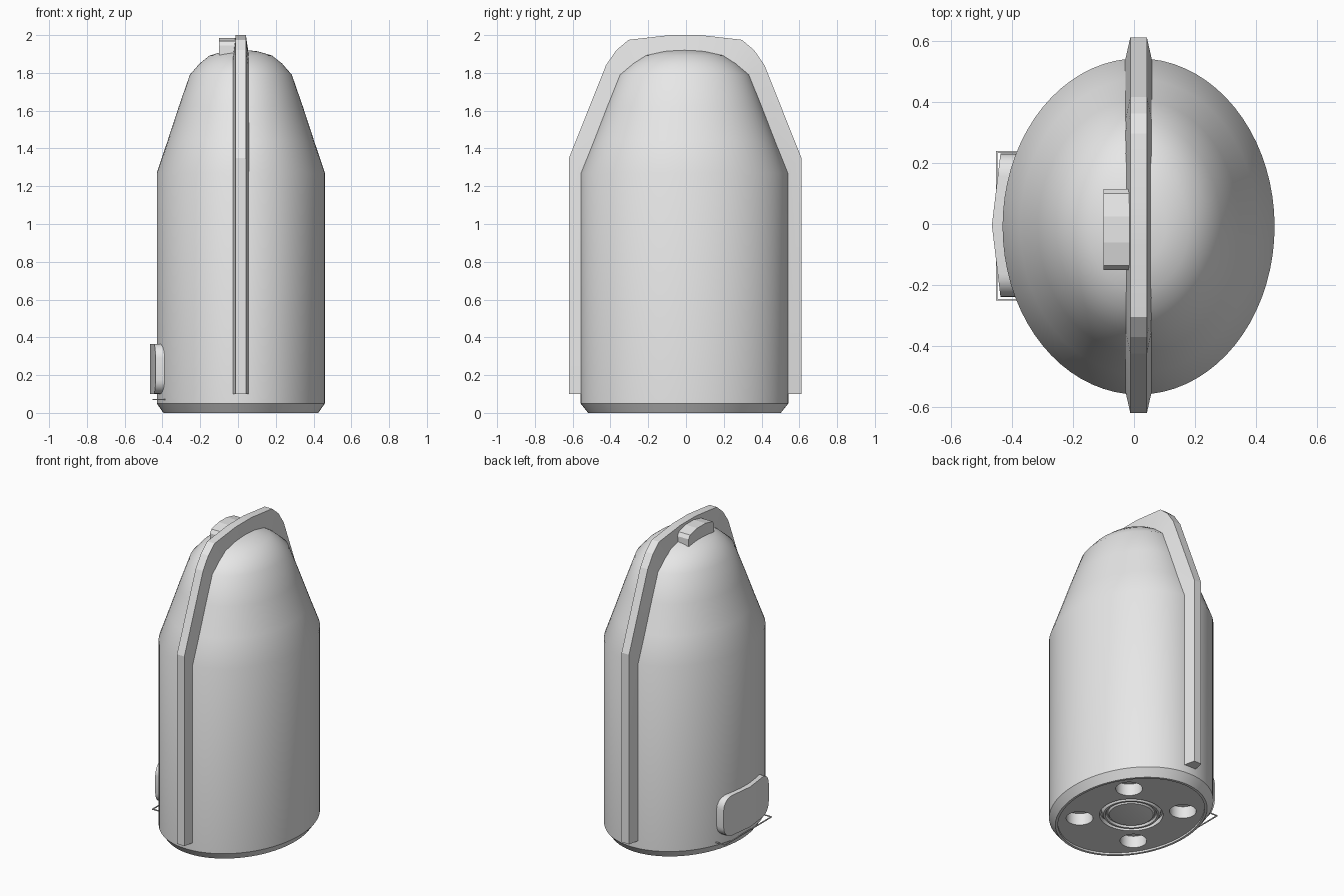
import bpy, bmesh, math
from mathutils import Matrix

if "Cube" in bpy.data.objects:
    bpy.data.objects.remove(bpy.data.objects["Cube"])

grey = bpy.data.materials.new("plain_grey")
grey.diffuse_color = (0.8, 0.8, 0.8, 1)
grey.use_nodes = True
grey.node_tree.nodes["Principled BSDF"].inputs["Base Color"].default_value = grey.diffuse_color
CX, CY = 0.015, -0.008


def finish(name, bm, angle=30):
    bmesh.ops.recalc_face_normals(bm, faces=bm.faces)
    me = bpy.data.meshes.new(name)
    bm.to_mesh(me)
    bm.free()
    me.materials.append(grey)
    ob = bpy.data.objects.new(name, me)
    bpy.context.collection.objects.link(ob)
    smooth(ob, angle)
    return ob


def smooth(ob, angle=30):
    bpy.ops.object.select_all(action='DESELECT')
    bpy.context.view_layer.objects.active = ob
    ob.select_set(True)
    bpy.ops.object.shade_smooth_by_angle(angle=math.radians(angle))


def loft(loops, cap=True, ring=False):
    """Skin closed loops of points; cap the ends or join last to first."""
    bm = bmesh.new()
    rows = [[bm.verts.new(p) for p in lp] for lp in loops]
    pairs = list(zip(rows, rows[1:])) + ([(rows[-1], rows[0])] if ring else [])
    n = len(rows[0])
    for a, b in pairs:
        for i in range(n):
            j = (i + 1) % n
            bm.faces.new((a[i], a[j], b[j], b[i]))
    if cap:
        bm.faces.new(rows[0])
        bm.faces.new(rows[-1])
    return bm


def ellipse(rx, ry, z, n=72):
    return [(CX + rx * math.cos(2 * math.pi * i / n),
             CY + ry * math.sin(2 * math.pi * i / n), z) for i in range(n)]


# Oval body with recessed underside, chamfered foot and domed top
body_profile = [(.395, .493, .012), (.395, .493, 0), (.41, .51, 0), (.445, .55, .05),
                (.445, .55, 1.27), (.388, .482, 1.44), (.329, .413, 1.62),
                (.27, .345, 1.79), (.218, .275, 1.85), (.165, .21, 1.892),
                (.09, .115, 1.914), (.02, .025, 1.922)]
body = finish("body", loft([ellipse(*p) for p in body_profile]))

# Cut four round holes and a central recess into the underside
bm = bmesh.new()
holes = [(sx * .21, sy * .23, .08, .09) for sx in (-1, 1) for sy in (-1, 1)]
for x, y, r, depth in holes + [(0, 0, .19, .04)]:
    bmesh.ops.create_cone(bm, cap_ends=True, segments=40, radius1=r, radius2=r,
                          depth=depth + .05,
                          matrix=Matrix.Translation((CX + x, CY + y, (depth - .05) / 2)))
cutter = finish("hole_cutter", bm)
cutter.hide_render = True
mod = body.modifiers.new("holes", 'BOOLEAN')
mod.operation = 'DIFFERENCE'
mod.solver = 'EXACT'
mod.object = cutter
bpy.context.view_layer.objects.active = body
bpy.ops.object.modifier_apply(modifier=mod.name)
bpy.data.objects.remove(cutter)
smooth(body)

# Stepped round button in the central recess
button_profile = [(.18, .05), (.175, .022), (.167, .012), (.155, .012), (.148, .026),
                  (.14, .026), (.132, .014), (.10, .009), (.05, .005), (.01, .004)]
finish("base_button", loft([ellipse(r, r, z, 48) for r, z in button_profile]))

# Ridge running up the front, over the top and down the back
outer = [(.615, .1), (.615, 1.35), (.42, 1.84), (.365, 1.92), (.3, 1.975), (.08, 2.0)]
inner = [(.535, .1), (.535, 1.27), (.335, 1.76), (.29, 1.805), (.22, 1.85), (.07, 1.875)]


def mirrored(half):
    return [(y - .004, z) for y, z in half] + [(-y - .004, z) for y, z in reversed(half)]


sections = []
for (yo, zo), (yi, zi) in zip(mirrored(outer), mirrored(inner)):
    sections.append([(CX - .045, yi, zi), (CX + .045, yi, zi),
                     (CX + .027, yo, zo), (CX - .027, yo, zo)])
finish("ridge", loft(sections), 12)

# Small raised block beside the ridge on top
block = [(-.15, 1.86), (-.15, 1.945), (-.135, 1.968), (-.06, 1.985), (.025, 1.985),
         (.10, 1.968), (.115, 1.945), (.115, 1.86)]
finish("top_block", loft([[(x, y, z) for y, z in block] for x in (-.10, -.005)]), 10)

# Rounded pad low on the left side, bent slightly around the body
R, HALF, H, ZC = .075, .235, .132, .233
ys = [-HALF + R * (1 - math.cos(math.pi / 2 * i / 6)) for i in range(7)]
ys = ys + [0] + [-y for y in reversed(ys)]
columns = []
for y in ys:
    d = max(0, abs(y) - (HALF - R))
    h = H - R + math.sqrt(max(0, R * R - d * d))
    xo = -.465 + .12 * abs(y)
    columns.append([(-.37, y - .004, ZC - h), (xo, y - .004, ZC - h),
                    (xo, y - .004, ZC + h), (-.37, y - .004, ZC + h)])
finish("side_pad", loft(columns), 30)

# Thin wire frame just under the pad
bm = bmesh.new()
for x, y, sx, sy in [(-.449, -.006, .006, .49), (-.415, -.248, .07, .006),
                     (-.415, .236, .07, .006)]:
    bmesh.ops.create_cube(bm, size=1, matrix=Matrix.Translation((x, y, .07))
                          @ Matrix.Diagonal((sx, sy, .006, 1)))
finish("wire_frame", bm)
